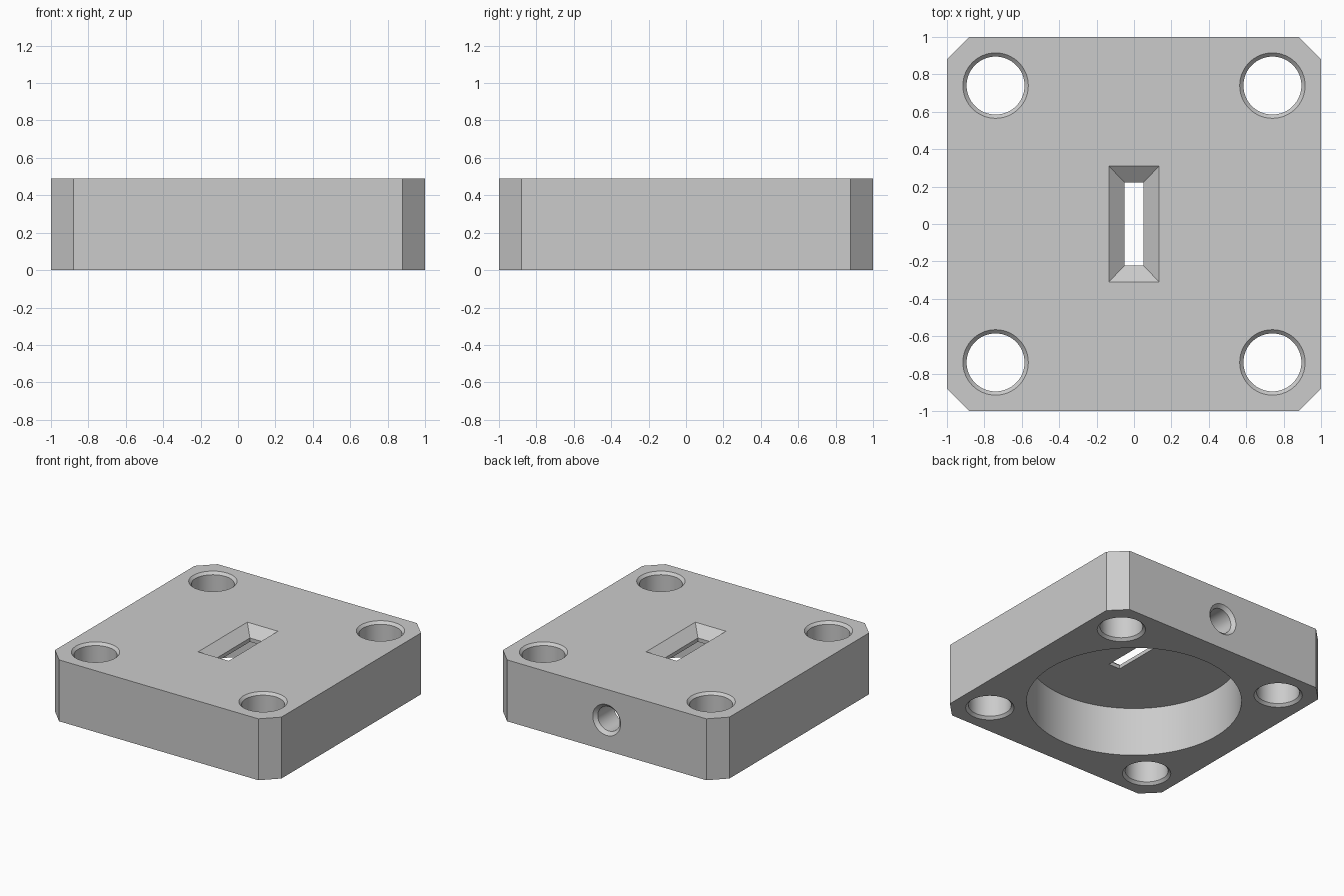
import bpy
import bmesh
from math import cos, sin, pi, radians
from mathutils import Matrix

cube = bpy.data.objects.get("Cube")
if cube:
    bpy.data.objects.remove(cube, do_unlink=True)

HEIGHT = 0.49
CEILING = 0.39     # top of the round recess
EDGE = 0.88        # where the corner chamfers start
HOLE = 0.74        # corner hole offset


def material(name, value):
    mat = bpy.data.materials.new(name)
    mat.use_nodes = True
    colour = (value, value, value, 1)
    mat.diffuse_color = colour
    mat.node_tree.nodes["Principled BSDF"].inputs["Base Color"].default_value = colour
    return mat


def loft(name, rings, matrix=Matrix()):
    """Closed solid through a stack of rings of points."""
    bm = bmesh.new()
    loops = [[bm.verts.new(p) for p in ring] for ring in rings]
    for a, b in zip(loops, loops[1:]):
        for i in range(len(a)):
            j = (i + 1) % len(a)
            bm.faces.new((a[i], a[j], b[j], b[i]))
    bm.faces.new(reversed(loops[0]))
    bm.faces.new(loops[-1])
    bm.transform(matrix)
    bmesh.ops.recalc_face_normals(bm, faces=bm.faces)
    mesh = bpy.data.meshes.new(name)
    bm.to_mesh(mesh)
    bm.free()
    obj = bpy.data.objects.new(name, mesh)
    bpy.context.collection.objects.link(obj)
    return obj


def circle(r, z, n=64):
    return [(r * cos(2 * pi * i / n), r * sin(2 * pi * i / n), z) for i in range(n)]


def rectangle(x, y, z):
    return [(-x, -y, z), (x, -y, z), (x, y, z), (-x, y, z)]


def octagon(z):
    half = [(EDGE, -1, z), (1, -EDGE, z), (1, EDGE, z), (EDGE, 1, z)]
    return half + [(-x, -y, z) for x, y, z in half]


# Chamfered square block
block = loft("mounting_block", [octagon(0), octagon(HEIGHT)])
block.data.materials.append(material("grey metal", 0.6))

cutters = []

# Round recess under the block
cutters.append(loft("recess_cutter", [circle(0.777, -0.1, 128), circle(0.777, CEILING, 128)]))

# Corner holes, countersunk at both ends
r, c = 0.155, 0.02
profile = [(r + 2 * c, -c), (r, c), (r, HEIGHT - c), (r + 2 * c, HEIGHT + c)]
for sx in (-1, 1):
    for sy in (-1, 1):
        cutters.append(loft("corner_hole_cutter", [circle(*p) for p in profile],
                            Matrix.Translation((sx * HOLE, sy * HOLE, 0))))

# Flared slot through the thin top plate
z = HEIGHT - 0.07
cutters.append(loft("slot_cutter", [
    rectangle(0.05, 0.222, CEILING - 0.05), rectangle(0.05, 0.222, z),
    rectangle(0.135, 0.31, HEIGHT), rectangle(0.135, 0.31, HEIGHT + 0.1)]))

# Countersunk cross hole in the back wall, opening into the recess
r, c = 0.097, 0.026
turn = Matrix.Translation((0, 1, HEIGHT / 2)) @ Matrix.Rotation(-pi / 2, 4, "X")
cutters.append(loft("side_hole_cutter",
                    [circle(r, -0.4), circle(r, -c), circle(r + 2 * c, c)], turn))

# Cut everything out and bake the result
for cutter in cutters:
    cutter.hide_render = True
    mod = block.modifiers.new("cut", "BOOLEAN")
    mod.operation = "DIFFERENCE"
    mod.solver = "EXACT"
    mod.object = cutter
bpy.context.view_layer.update()
baked = bpy.data.meshes.new_from_object(
    block.evaluated_get(bpy.context.evaluated_depsgraph_get()))
block.modifiers.clear()
block.data = baked
for cutter in cutters:
    bpy.data.objects.remove(cutter, do_unlink=True)

# Smooth bores, crisp edges
bpy.ops.object.select_all(action="DESELECT")
block.select_set(True)
bpy.context.view_layer.objects.active = block
bpy.ops.object.shade_smooth_by_angle(angle=radians(30))
